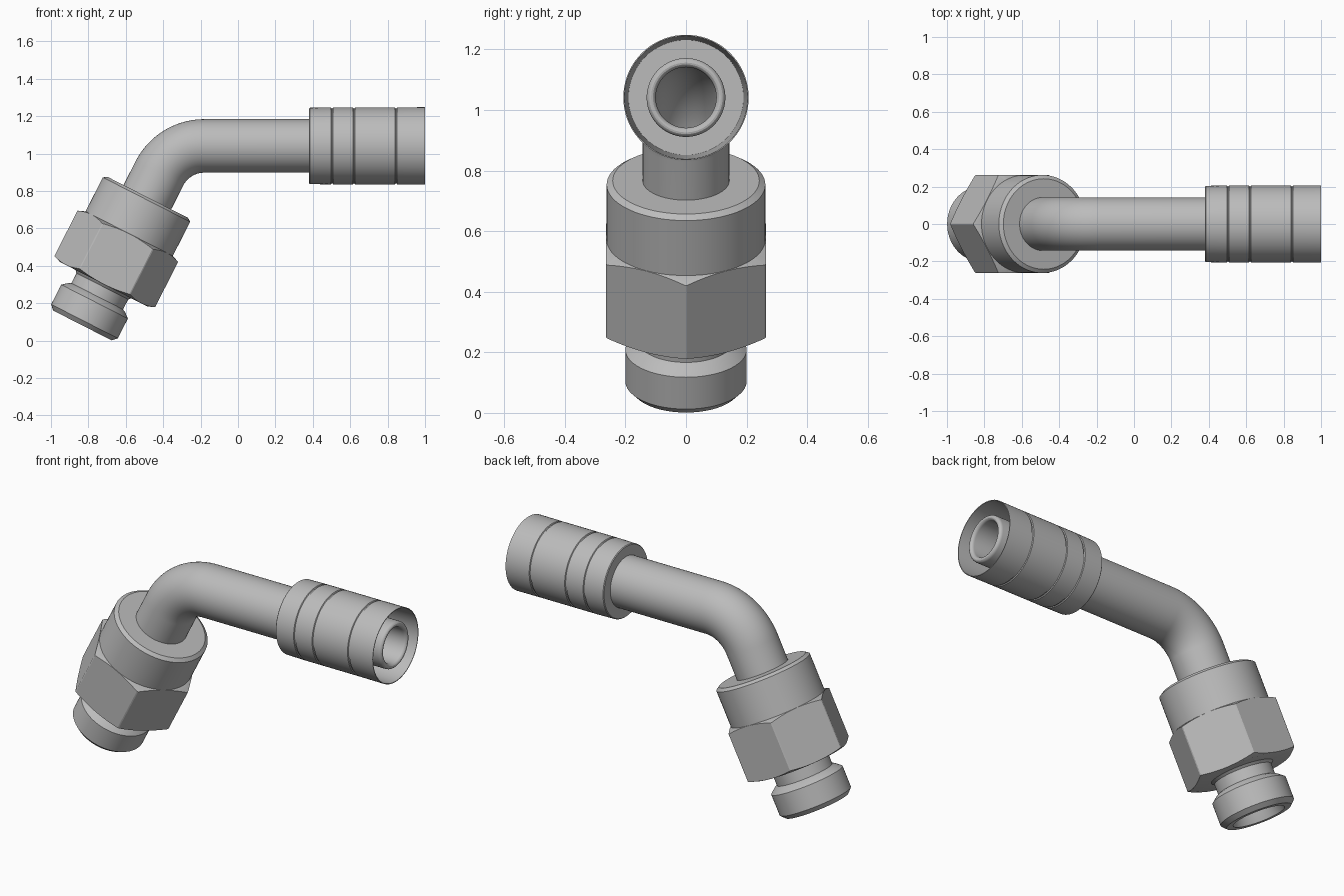
import bpy, bmesh, math
from mathutils import Matrix, Vector

cube = bpy.data.objects.get("Cube")
if cube:
    bpy.data.objects.remove(cube, do_unlink=True)

steel = bpy.data.materials.new("grey_steel")
steel.use_nodes = True
colour = (0.5, 0.5, 0.5, 1)
steel.diffuse_color = colour
steel.node_tree.nodes["Principled BSDF"].inputs["Base Color"].default_value = colour

TILT = math.radians(27)
AXIS_Z = 1.041
BEND_R = 0.27
BORE = 0.1
# frames: local z runs along the tilted fitting or along the straight hose end
FITTING = Matrix.Translation((-0.832, 0, 0.081)) @ Matrix.Rotation(TILT, 4, "Y")
HOSE = Matrix.Translation((0, 0, AXIS_Z)) @ Matrix.Rotation(math.pi / 2, 4, "Y")


def smooth(obj):
    bpy.ops.object.select_all(action="DESELECT")
    obj.select_set(True)
    bpy.context.view_layer.objects.active = obj
    bpy.ops.object.shade_smooth_by_angle(angle=math.radians(25))


def skin(name, rings, segs=72):
    """Closed tubular solid through a loop of (frame, radius) rings."""
    bm = bmesh.new()
    grid = []
    for frame, r in rings:
        angles = [2 * math.pi * i / segs for i in range(segs)]
        grid.append([bm.verts.new(frame @ Vector((r * math.cos(a), r * math.sin(a), 0)))
                     for a in angles])
    for k, ring in enumerate(grid):
        prev = grid[k - 1]
        for i in range(segs):
            bm.faces.new((prev[i - 1], prev[i], ring[i], ring[i - 1]))
    bmesh.ops.recalc_face_normals(bm, faces=bm.faces)
    mesh = bpy.data.meshes.new(name)
    bm.to_mesh(mesh)
    bm.free()
    mesh.materials.append(steel)
    obj = bpy.data.objects.new(name, mesh)
    bpy.context.collection.objects.link(obj)
    smooth(obj)
    return obj


def lathe(name, frame, profile, segs=72):
    """Turn a closed (radius, height) profile about the frame's z axis."""
    return skin(name, [(frame @ Matrix.Translation((0, 0, h)), r) for r, h in profile], segs)


# threaded end: chamfered ring, neck and coned bore
lathe("threaded_end", FITTING, [
    (0.14, 0), (0.176, 0), (0.2, 0.025), (0.2, 0.143), (0.17, 0.168),
    (0.155, 0.175), (0.155, 0.235), (0.175, 0.256), (0.175, 0.3),
    (BORE, 0.3), (BORE, 0.12)])

# hexagonal nut, its corners trimmed by a turned cutter
nut = lathe("hex_nut", FITTING, [
    (0.304, 0.248), (0.304, 0.552), (0.12, 0.552), (0.12, 0.248)], 6)
cutter = lathe("nut_cutter", FITTING, [
    (0.25, 0.244), (0.302, 0.263), (0.302, 0.535), (0.25, 0.556),
    (0.05, 0.556), (0.05, 0.244)], 96)
cutter.hide_render = True
trim = nut.modifiers.new("trim", "BOOLEAN")
trim.operation = "INTERSECT"
trim.object = cutter
bpy.context.view_layer.objects.active = nut
bpy.ops.object.modifier_apply(modifier=trim.name)
bpy.data.objects.remove(cutter, do_unlink=True)
smooth(nut)

# round collar above the nut
lathe("collar", FITTING, [
    (0.262, 0.53), (0.262, 0.755), (0.242, 0.769), (0.12, 0.769), (0.12, 0.53)])

# bent hollow tube: leg inside the fitting, arc, then straight run
bend_x = -0.18
path = [FITTING @ Matrix.Translation((0, 0, 0.28))]
STEPS = 20
for i in range(STEPS + 1):
    a = TILT + (math.pi / 2 - TILT) * i / STEPS
    centre = Vector((bend_x - BEND_R * math.cos(a), 0,
                     AXIS_Z - BEND_R + BEND_R * math.sin(a)))
    path.append(Matrix.Translation(centre) @ Matrix.Rotation(a, 4, "Y"))
path.append(HOSE @ Matrix.Translation((0, 0, 0.45)))
skin("bent_tube", [(f, 0.143) for f in path] + [(f, BORE) for f in reversed(path)])

# crimp sleeve: grooved shell, open at the hose end
outer = [(0.2, 0.38), (0.204, 0.384)]
for x in (0.503, 0.62, 0.845):
    outer += [(0.206, x - 0.006), (0.201, x - 0.003), (0.201, x + 0.003), (0.206, x + 0.006)]
lathe("crimp_sleeve", HOSE, outer + [
    (0.207, 1), (0.203, 1), (0.19, 0.5), (0.12, 0.5), (0.12, 0.38)])

# inner nipple with a rounded lip
lip = [(0.115 + 0.015 * math.cos(a), 0.98 + 0.018 * math.sin(a))
       for a in (math.pi * i / 8 for i in range(9))]
lathe("hose_nipple", HOSE, [(0.13, 0.44)] + lip + [(BORE, 0.44)])
